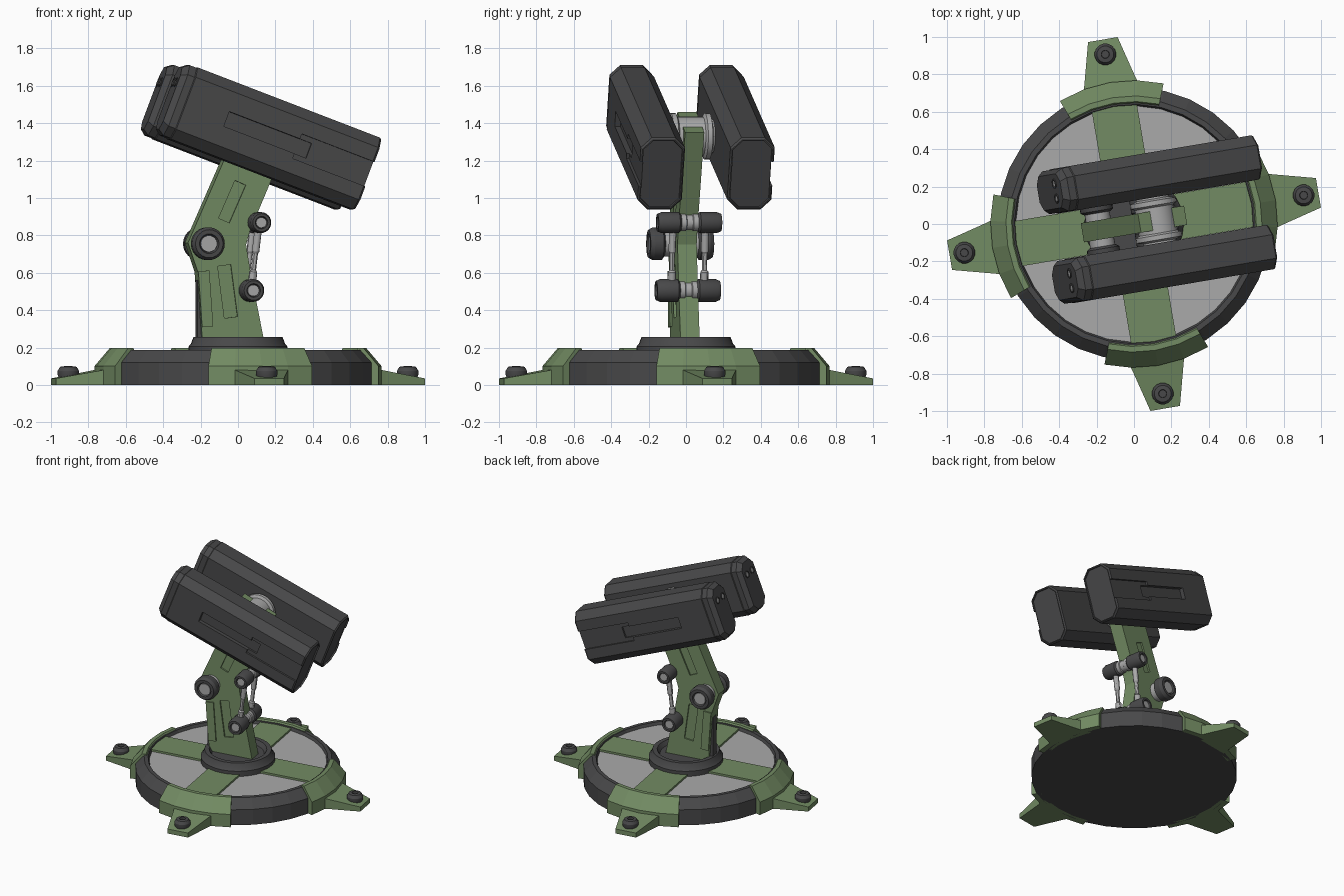
import bpy, bmesh
from math import radians, sin, cos, pi
from mathutils import Matrix, Vector

if "Cube" in bpy.data.objects:
    bpy.data.objects.remove(bpy.data.objects["Cube"])

TURN = Matrix.Rotation(radians(9.6), 4, 'Z')      # whole model is turned slightly
IDENT = Matrix()


def material(name, rgb):
    m = bpy.data.materials.new(name)
    m.diffuse_color = (*rgb, 1)
    m.use_nodes = True
    m.node_tree.nodes["Principled BSDF"].inputs["Base Color"].default_value = m.diffuse_color
    return m


GREEN = material("green_paint", (0.17, 0.26, 0.125))
DARK = material("dark_metal", (0.065, 0.065, 0.067))
LIGHT = material("light_metal", (0.40, 0.40, 0.40))


def loft(name, rings, mat, M=IDENT, smooth=False):
    """Skin a list of equal-length closed rings and cap both ends."""
    bm = bmesh.new()
    vs = [[bm.verts.new(TURN @ M @ Vector(p)) for p in ring] for ring in rings]
    n = len(rings[0])
    for a, b in zip(vs, vs[1:]):
        for i in range(n):
            j = (i + 1) % n
            bm.faces.new((a[i], a[j], b[j], b[i]))
    bm.faces.new(vs[0][::-1])
    bm.faces.new(vs[-1])
    bmesh.ops.recalc_face_normals(bm, faces=bm.faces)
    me = bpy.data.meshes.new(name)
    bm.to_mesh(me)
    bm.free()
    me.materials.append(mat)
    if smooth:
        me.shade_smooth()
        me.set_sharp_from_angle(angle=radians(30))
    ob = bpy.data.objects.new(name, me)
    bpy.context.collection.objects.link(ob)
    return ob


def lathe(name, profile, mat, M=IDENT, n=24, smooth=True):
    rings = [[(r * cos(2 * pi * i / n), r * sin(2 * pi * i / n), z) for i in range(n)]
             for r, z in profile]
    return loft(name, rings, mat, M, smooth)


def prism(name, pts, y0, y1, mat, M=IDENT):
    return loft(name, [[(x, y, z) for x, z in pts] for y in (y0, y1)], mat, M)


def box(name, x, y, z, mat, M=IDENT):
    return prism(name, [(x[0], z[0]), (x[1], z[0]), (x[1], z[1]), (x[0], z[1])], *y, mat, M)


def cut(ob, cutters):
    """Subtract the cutters, then remove them."""
    for c in cutters:
        c.hide_render = True
        mod = ob.modifiers.new("cut", 'BOOLEAN')
        mod.object, mod.operation, mod.solver = c, 'DIFFERENCE', 'EXACT'
    dg = bpy.context.evaluated_depsgraph_get()
    me = bpy.data.meshes.new_from_object(ob.evaluated_get(dg))
    ob.modifiers.clear()
    ob.data = me
    for c in cutters:
        bpy.data.objects.remove(c)


def across(x, z):
    """Place a lathe so its axis runs along y."""
    return Matrix.Translation((x, 0, z)) @ Matrix.Rotation(-pi / 2, 4, 'X')


def tilted(x, z, deg, y=0):
    return Matrix.Translation((x, y, z)) @ Matrix.Rotation(radians(deg), 4, 'Y')


# Base: dark ring with light inset disc and central collar
lathe("base_ring", [(.73, 0), (.73, .12), (.668, .187), (.64, .187), (.625, .15)],
      DARK, n=32, smooth=False)
lathe("base_disc", [(.632, .14), (.632, .165)], LIGHT, n=32, smooth=False)
lathe("collar", [(.265, .15), (.265, .205), (.252, .22), (.238, .257), (.205, .257),
                 (.185, .225)], DARK, n=32)

# Four clamps: strip, saddle over the ring, tapered foot and bolt
SADDLE = [(.625, .15), (.70, .0), (.768, .0), (.768, .10), (.685, .198), (.655, .198)]
for k in range(4):
    Q = Matrix.Rotation(k * pi / 2, 4, 'Z')
    box(f"strip_{k}", (.15, .67), (-.122, .122), (.15, .18), GREEN, Q)
    arcs = [radians(a) for a in (-21.5, -10.75, 0, 10.75, 21.5)]
    loft(f"saddle_{k}", [[(r * cos(a), r * sin(a), z) for r, z in SADDLE] for a in arcs],
         GREEN, Q)
    foot = [(.70, .16, .09), (.78, .137, .075), (1.0, .08, .035)]
    loft(f"foot_{k}", [[(x, -w, 0), (x, w, 0), (x, w, h), (x, -w, h)] for x, w, h in foot],
         GREEN, Q)
    lathe(f"foot_bolt_{k}", [(.05, .03), (.058, .055), (.058, .075), (.045, .097), (.022, .1),
                             (.02, .085)], DARK, Q @ Matrix.Translation((.92, 0, 0)), n=16)

# Bent arm with recessed panels on both sides
arm = prism("arm", [(-.20, .20), (.14, .20), (.06, .60), (.035, .75), (.055, .82),
                    (.28, 1.35), (.03, 1.46), (-.28, .76), (-.225, .60)], -.052, .052, GREEN)
cutters = []
for s in (-1, 1):
    y = sorted((s * .04, s * .09))
    cutters += [box("cutter", (-.032, .032), y, (-.11, .11), DARK, tilted(-.04, .98, 23.8)),
                box("cutter", (-.036, .036), y, (-.14, .14), DARK, tilted(-.065, .50, -7.5))]
    box(f"arm_side_plate_{s}", (-.03, .03), sorted((s * .05, s * .062)), (-.15, .15),
        GREEN, tilted(-.185, .46, -4))
cut(arm, cutters)
box("arm_spine", (-.225, -.19), (-.03, .03), (.2, .56), DARK)


# Cross joints: two stepped caps around a light pin
def joint(name, x, z, r, inner, core):
    for s in (-1, 1):
        prof = [(r * .8, inner), (r, inner + .012), (r, .15), (r * .85, .172),
                (r * .6, .172), (r * .52, .155)]
        lathe(f"{name}_cap_{s}", [(a, s * b) for a, b in prof], DARK, across(x, z))
    lathe(f"{name}_pin", [(r * .5, -.163), (r * .5, .163)], LIGHT, across(x, z))
    lathe(f"{name}_core", [(core, -inner - .01), (core, -.02), (core * .88, -.016),
                           (core * .88, .016), (core, .02), (core, inner + .01)],
          LIGHT, across(x, z))


joint("elbow", -.185, .755, .088, .09, .068)
joint("upper_pin", .099, .868, .056, .045, .046)
joint("lower_pin", .056, .505, .061, .045, .05)

# Twin pistons linking the pins
lean = Matrix.Rotation(math_angle := Vector((0, 1)).angle_signed(Vector((.043, .363))), 4, 'Y')
for s in (-1, 1):
    lathe(f"piston_{s}", [(.022, 0), (.022, .10), (.014, .11), (.014, .2), (.02, .21),
                          (.02, .365)], LIGHT,
          Matrix.Translation((.056, s * .088, .505)) @ lean, n=12)

# Pivot hub between the pods
HUB = [(.09, .14), (.09, .115), (.125, .105), (.125, .08), (.105, .07), (.105, .05)]
lathe("pod_hub", [(r, -y) for r, y in HUB] + [(r, y) for r, y in HUB[::-1]],
      LIGHT, across(.12, 1.33))

# Two octagonal launcher pods, bevelled at the back and recessed at the front
def octagon(u, d):
    w, h, c = .12 - d, .205 - d, .056 - d * .4
    half = [(w, -h + c), (w, h - c), (w - c, h), (-w + c, h)]
    return [(u, a, b) for a, b in half + [(-a, -b) for a, b in half]]


for s, side in ((-1, "near"), (1, "far")):
    P = tilted(.12, 1.33, 20.8, s * .243)
    pod = loft(f"{side}_pod", [octagon(u, d) for u, d in (
        (-.5725, .028), (-.54, .004), (-.50, .004), (-.495, 0), (.562, 0),
        (.5725, .008), (.5725, .014), (.562, .016))], DARK, P)
    outer = sorted((s * .09, s * .2))
    shallow = sorted((s * .105, s * .2))
    holes = [box("cutter", (-.26, .22), outer, (-.042, .042), DARK, P),
             box("cutter", (.15, .7), shallow, (-.07, .07), DARK, P)]
    cut(pod, holes)
    # Exhaust ports on the back face
    for t in (-1, 1):
        A = P @ Matrix.Translation((-.56, t * .04, .09)) @ Matrix.Rotation(-pi / 2, 4, 'Y')
        lathe(f"{side}_pod_port_{t}", [(.026, 0), (.026, .018), (.018, .018), (.018, .013)],
              DARK, A, n=16)
        lathe(f"{side}_pod_port_core_{t}", [(.017, 0), (.017, .015)], LIGHT, A, n=16)
